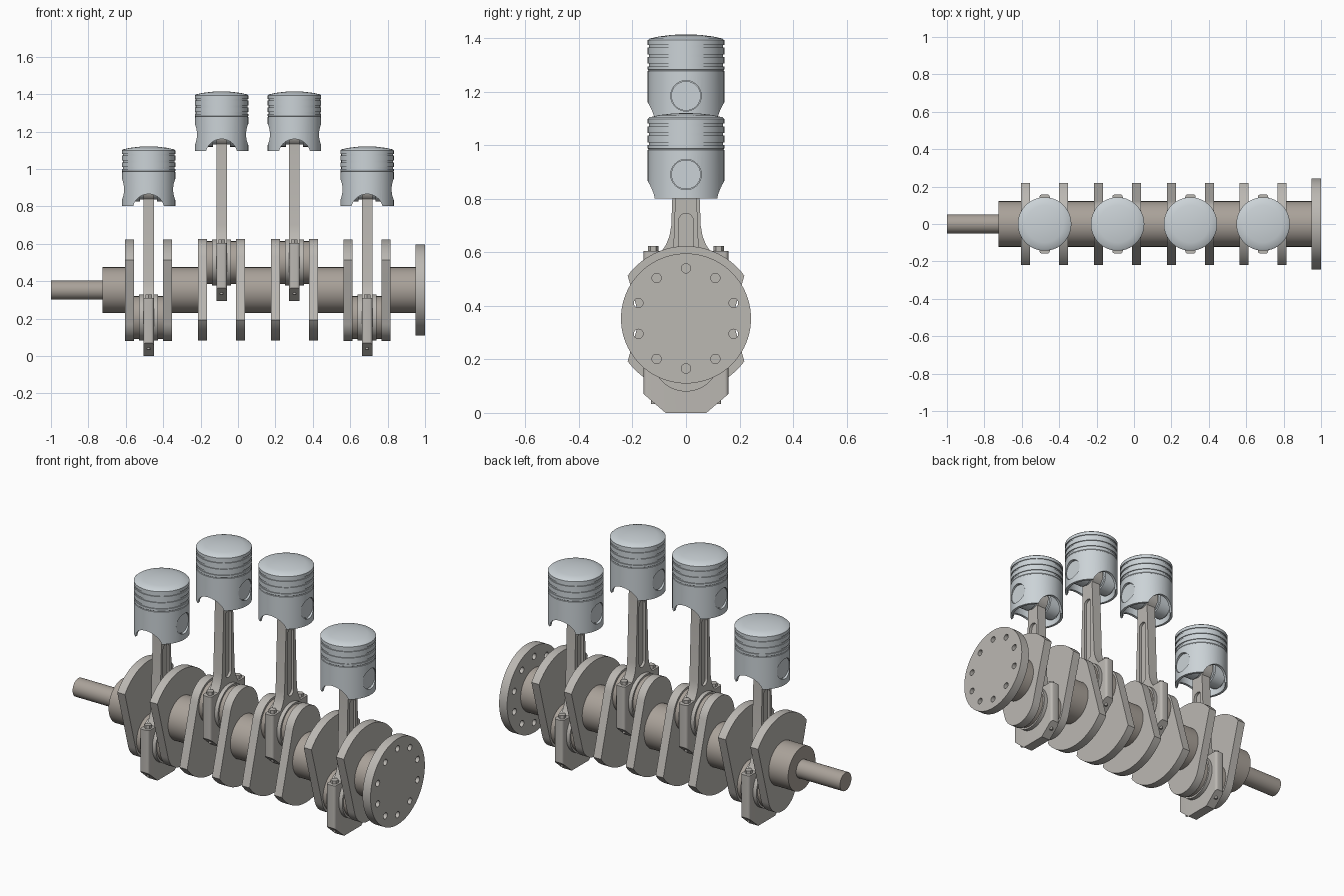
import bpy, bmesh
from math import sin, cos, pi, atan2, hypot, acos
from mathutils import Matrix

if "Cube" in bpy.data.objects:
    bpy.data.objects.remove(bpy.data.objects["Cube"])

AXIS_Z, THROW, ROD_LEN = 0.353, 0.147, 0.685
CYLS = [(-0.478, -1), (-0.088, 1), (0.302, 1), (0.69, -1)]


def material(name, col):
    m = bpy.data.materials.new(name)
    m.diffuse_color = (*col, 1)
    m.use_nodes = True
    m.node_tree.nodes["Principled BSDF"].inputs["Base Color"].default_value = m.diffuse_color
    return m


STEEL = material("steel", (0.50, 0.48, 0.45))
JOURNAL = material("journal_steel", (0.40, 0.36, 0.32))
ALLOY = material("alloy", (0.60, 0.65, 0.68))


def finish(name, bm, mat, smooth=True):
    bmesh.ops.recalc_face_normals(bm, faces=bm.faces)
    me = bpy.data.meshes.new(name)
    bm.to_mesh(me)
    bm.free()
    ob = bpy.data.objects.new(name, me)
    bpy.context.collection.objects.link(ob)
    if mat:
        me.materials.append(mat)
    if smooth:
        shade(ob)
    return ob


def activate(ob):
    bpy.ops.object.select_all(action='DESELECT')
    ob.select_set(True)
    bpy.context.view_layer.objects.active = ob


def shade(ob):
    activate(ob)
    bpy.ops.object.shade_smooth_by_angle(angle=0.55)


def rod_between(name, axis, a, b, r, u, v, mat, seg=48):
    """Cylinder from a to b along an axis; (u, v) are the other two coordinates."""
    bm = bmesh.new()
    bmesh.ops.create_cone(bm, cap_ends=True, segments=seg, radius1=r, radius2=r, depth=b - a)
    mid = (a + b) / 2
    if axis == 'X':
        mx = Matrix.Translation((mid, u, v)) @ Matrix.Rotation(pi / 2, 4, 'Y')
    elif axis == 'Y':
        mx = Matrix.Translation((u, mid, v)) @ Matrix.Rotation(pi / 2, 4, 'X')
    else:
        mx = Matrix.Translation((u, v, mid))
    bmesh.ops.transform(bm, matrix=mx, verts=bm.verts)
    return finish(name, bm, mat)


def plate(name, pts, x0, x1, z, mat, flip=1, round_y=None):
    """Extrude a (y, z) outline from x0 to x1."""
    bm = bmesh.new()
    f = bm.faces.new([bm.verts.new((x0, y, z + flip * h)) for y, h in pts])
    ext = bmesh.ops.extrude_face_region(bm, geom=[f])['geom']
    bmesh.ops.translate(bm, vec=(x1 - x0, 0, 0),
                        verts=[g for g in ext if isinstance(g, bmesh.types.BMVert)])
    if round_y:
        edges = [e for e in bm.edges if all(abs(v.co.y) > round_y for v in e.verts)
                 and abs(e.verts[0].co.z - e.verts[1].co.z) > 0.1]
        bmesh.ops.bevel(bm, geom=edges, offset=0.014, segments=4, profile=0.5, affect='EDGES')
    return finish(name, bm, mat)


def cut(ob, *cutters):
    for c in cutters:
        c.hide_render = True
        m = ob.modifiers.new("cut", 'BOOLEAN')
        m.operation, m.solver, m.object = 'DIFFERENCE', 'EXACT', c
        activate(ob)
        bpy.ops.object.modifier_apply(modifier=m.name)
        bpy.data.objects.remove(c)
    shade(ob)


def arc(cy, cz, r, a0, a1, n):
    return [(cy + r * cos(a0 + (a1 - a0) * i / n), cz + r * sin(a0 + (a1 - a0) * i / n))
            for i in range(n + 1)]


def mirrored(half):
    return half + [(-y, z) for y, z in reversed(half) if y > 1e-5]


# Crank web outline: counterweight arc below, small round pin end above
CORNER, PIN_R = (0.218, -0.16), 0.126
dy, dz = CORNER[0], CORNER[1] - THROW
tangent = atan2(dz, dy) + acos(PIN_R / hypot(dy, dz))
WEB = mirrored(arc(0, 0, hypot(*CORNER), -pi / 2, atan2(CORNER[1], CORNER[0]), 14)
               + arc(0, THROW, PIN_R, tangent, pi / 2, 12))

# Connecting rod outline around the crank pin centre
ROD = mirrored([(0.076, -0.206), (0.158, -0.136), (0.158, 0.105), (0.09, 0.105),
                (0.074, 0.13), (0.062, 0.16), (0.055, 0.2), (0.04, 0.6)]
               + arc(0, ROD_LEN, 0.065, -0.9, pi / 2, 14))
SLOT = arc(0, 0.513, 0.027, 0, pi, 12) + arc(0, 0.187, 0.027, pi, 2 * pi, 12)

# Piston profile (radius, height above wrist pin): dome, ring grooves, hollow skirt
R = 0.143
PISTON = [(0, 0.23), (0.05, 0.228), (0.1, 0.222), (0.136, 0.214), (R, 0.208)]
for g in (0.185, 0.15, 0.115):
    PISTON += [(R, g + 0.005), (R - 0.005, g + 0.005), (R - 0.005, g - 0.005), (R, g - 0.005)]
PISTON += [(R, 0.098), (R - 0.002, 0.096), (R - 0.002, 0.094), (R, 0.092),
           (R, -0.09), (0.129, -0.09), (0.129, 0.09), (0, 0.09)]


def piston(n, x, z):
    bm = bmesh.new()
    vs = [bm.verts.new((r, 0, h)) for r, h in PISTON]
    es = [bm.edges.new(p) for p in zip(vs, vs[1:])]
    bmesh.ops.spin(bm, geom=vs + es, cent=(0, 0, 0), axis=(0, 0, 1), angle=2 * pi, steps=64)
    bmesh.ops.remove_doubles(bm, verts=bm.verts, dist=1e-5)
    bmesh.ops.translate(bm, vec=(x, 0, z), verts=bm.verts)
    ob = finish(f"piston_{n}", bm, ALLOY)
    cut(ob,
        rod_between("arch_cutter", 'Y', -0.3, 0.3, 0.085, x, z - 0.11, None),
        rod_between("pin_cutter", 'X', x - 0.3, x + 0.3, 0.057, 0, z, None))
    rod_between(f"wrist_pin_{n}", 'X', x - 0.13, x + 0.13, 0.055, 0, z, ALLOY)
    for s in (-1, 1):
        a, b = sorted((x + s * 0.045, x + s * 0.118))
        rod_between(f"pin_boss_{n}", 'X', a, b, 0.066, 0, z, ALLOY)


def connecting_rod(n, x, z):
    ob = plate(f"connecting_rod_{n}", ROD, x - 0.028, x + 0.028, z, STEEL, round_y=0.15)
    cut(ob, plate("slot_cutter", SLOT, x + 0.013, x + 0.1, z, None),
        plate("slot_cutter", SLOT, x - 0.1, x - 0.013, z, None))
    rod_between(f"big_end_{n}", 'X', x - 0.05, x + 0.05, 0.124, 0, z, STEEL, 64)
    for y in (-0.122, 0.122):
        rod_between(f"rod_bolt_{n}", 'Z', z - 0.172, z + 0.11, 0.009, x, y, STEEL, 16)
        rod_between(f"bolt_head_{n}", 'Z', z + 0.1, z + 0.123, 0.02, x, y, STEEL, 6)


# Cylinder groups: crank pin, two webs, rod and piston
for n, (x, side) in enumerate(CYLS, 1):
    pin_z = AXIS_Z + side * THROW
    rod_between(f"crank_pin_{n}", 'X', x - 0.09, x + 0.09, 0.114, 0, pin_z, JOURNAL, 64)
    for s in (-1, 1):
        c = x + s * 0.1015
        plate(f"crank_web_{n}", WEB, c - 0.024, c + 0.024, AXIS_Z, STEEL, flip=side)
    connecting_rod(n, x, pin_z)
    piston(n, x, pin_z + ROD_LEN)

# Main journals along the crank axis
ends = [-0.725] + [v for x, _ in CYLS for v in (x - 0.11, x + 0.11)] + [0.96]
for i in range(0, len(ends), 2):
    rod_between("main_journal", 'X', ends[i], ends[i + 1], 0.122, 0, AXIS_Z, JOURNAL, 64)

# Nose shaft and drilled flywheel flange
rod_between("nose_shaft", 'X', -1.0, -0.72, 0.051, 0, AXIS_Z, JOURNAL)
flange = rod_between("flange", 'X', 0.95, 1.0, 0.243, 0, AXIS_Z, STEEL, 80)
cut(flange, *[rod_between("hole_cutter", 'X', 0.9, 1.1, 0.0175, 0.187 * sin(k * pi / 5),
                          AXIS_Z + 0.187 * cos(k * pi / 5), None, 20) for k in range(10)])
